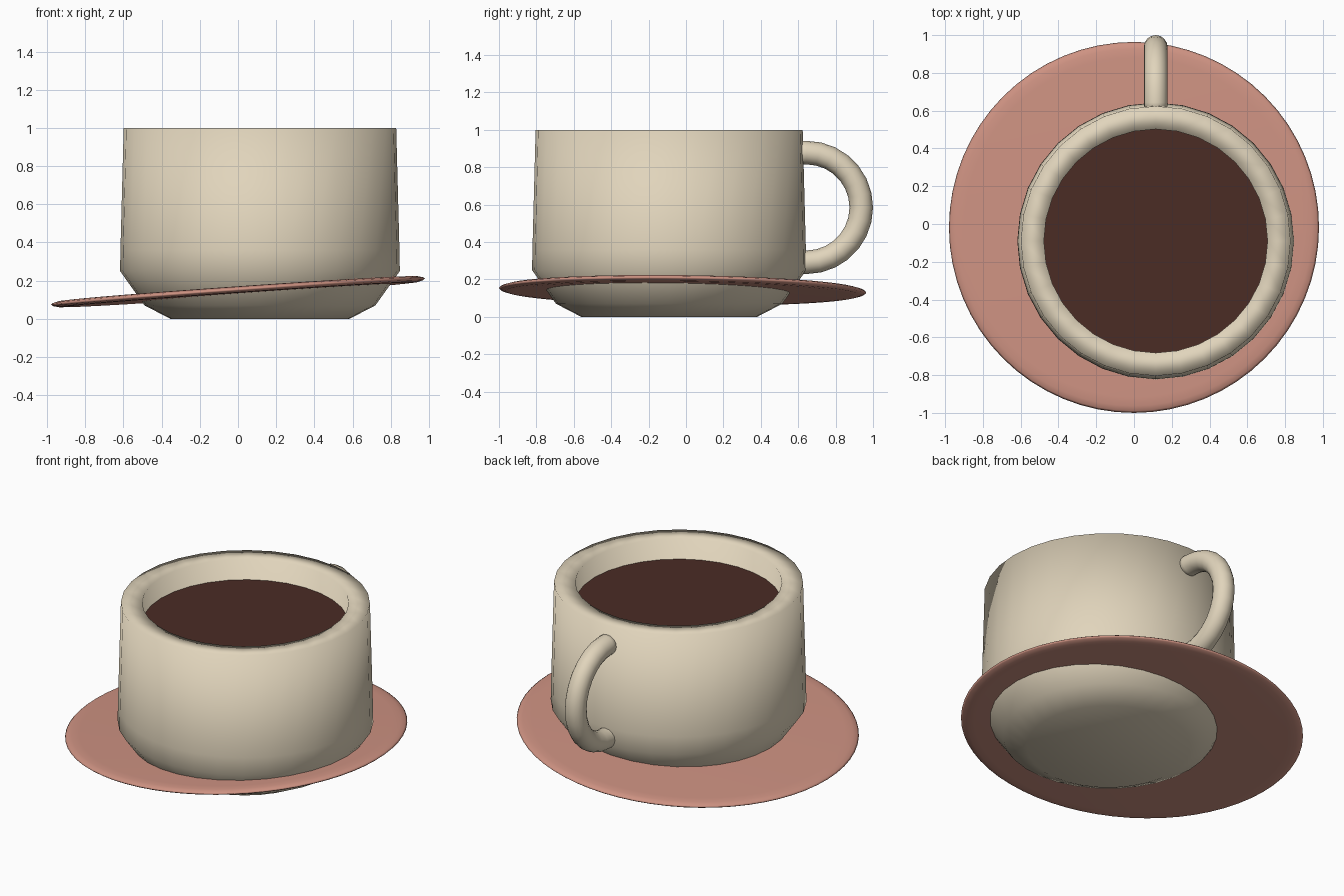
import bpy, bmesh, math
from mathutils import Vector

if "Cube" in bpy.data.objects:
    bpy.data.objects.remove(bpy.data.objects["Cube"])

CX, CY = 0.115, -0.09  # cup axis


def material(name, rgb):
    m = bpy.data.materials.new(name)
    m.diffuse_color = (*rgb, 1)
    m.use_nodes = True
    m.node_tree.nodes["Principled BSDF"].inputs["Base Color"].default_value = m.diffuse_color
    return m


cream = material("cream_glaze", (0.75, 0.66, 0.50))
pink = material("dusty_pink", (0.62, 0.29, 0.225))
brown = material("dark_coffee", (0.07, 0.025, 0.018))


def finish(name, bm, mat, loc=(0, 0, 0), rot=(0, 0, 0)):
    bmesh.ops.recalc_face_normals(bm, faces=bm.faces)
    for f in bm.faces:
        f.smooth = True
    me = bpy.data.meshes.new(name)
    bm.to_mesh(me)
    bm.free()
    me.materials.append(mat)
    ob = bpy.data.objects.new(name, me)
    ob.location, ob.rotation_euler = loc, rot
    bpy.context.collection.objects.link(ob)
    return ob


def skin(bm, rings):
    """Bridge equal closed rings of points and cap both ends."""
    vs = [[bm.verts.new(p) for p in r] for r in rings]
    n = len(vs[0])
    for a, b in zip(vs, vs[1:]):
        for i in range(n):
            j = (i + 1) % n
            bm.faces.new((a[i], a[j], b[j], b[i]))
    bm.faces.new(vs[0][::-1])
    bm.faces.new(vs[-1])


def lathe(name, profile, mat, n, **kw):
    bm = bmesh.new()
    ang = [2 * math.pi * i / n for i in range(n)]
    skin(bm, [[(r * math.cos(a), r * math.sin(a), z) for a in ang] for r, z in profile])
    return finish(name, bm, mat, **kw)


# Cup body: tapered foot, nearly straight wall, thick flat rim, hollow inside
lathe("cup_body", [(0.47, 0), (0.605, 0.07), (0.733, 0.25), (0.731, 0.36), (0.714, 1.0),
                   (0.592, 1.0), (0.592, 0.3), (0.45, 0.18)],
      cream, 32, loc=(CX, CY, 0))

# Coffee surface
bm = bmesh.new()
bmesh.ops.create_circle(bm, cap_ends=True, segments=32, radius=0.594)
finish("coffee", bm, brown, loc=(CX, CY, 0.87))

# Saucer: thin tilted disc with a rounded edge
lathe("saucer", [(0.90, -0.017), (0.945, -0.015), (0.972, -0.008), (0.982, 0),
                 (0.972, 0.008), (0.945, 0.015), (0.90, 0.017)],
      pink, 64, loc=(0, -0.018, 0.142),
      rot=(math.radians(-0.7), math.radians(-4.0), 0))

# Handle: half ring tube whose ends run into the cup wall
R, T, N, S = 0.293, 0.063, 14, 16
centre = Vector((CX, 0.644, 0.585))
path = []
for i in range(N + 1):
    a = math.pi / 2 - math.pi * i / N
    path.append((centre + Vector((0, R * math.cos(a), R * math.sin(a))), a))
path.insert(0, (path[0][0] - Vector((0, 0.045, 0)), math.pi / 2))
path.append((path[-1][0] - Vector((0, 0.045, 0)), -math.pi / 2))
rings = []
for p, a in path:
    out = Vector((0, math.cos(a), math.sin(a)))
    rings.append([p + T * (out * math.cos(t) + Vector((1, 0, 0)) * math.sin(t))
                  for t in (2 * math.pi * k / S for k in range(S))])
bm = bmesh.new()
skin(bm, rings)
finish("handle", bm, cream)
